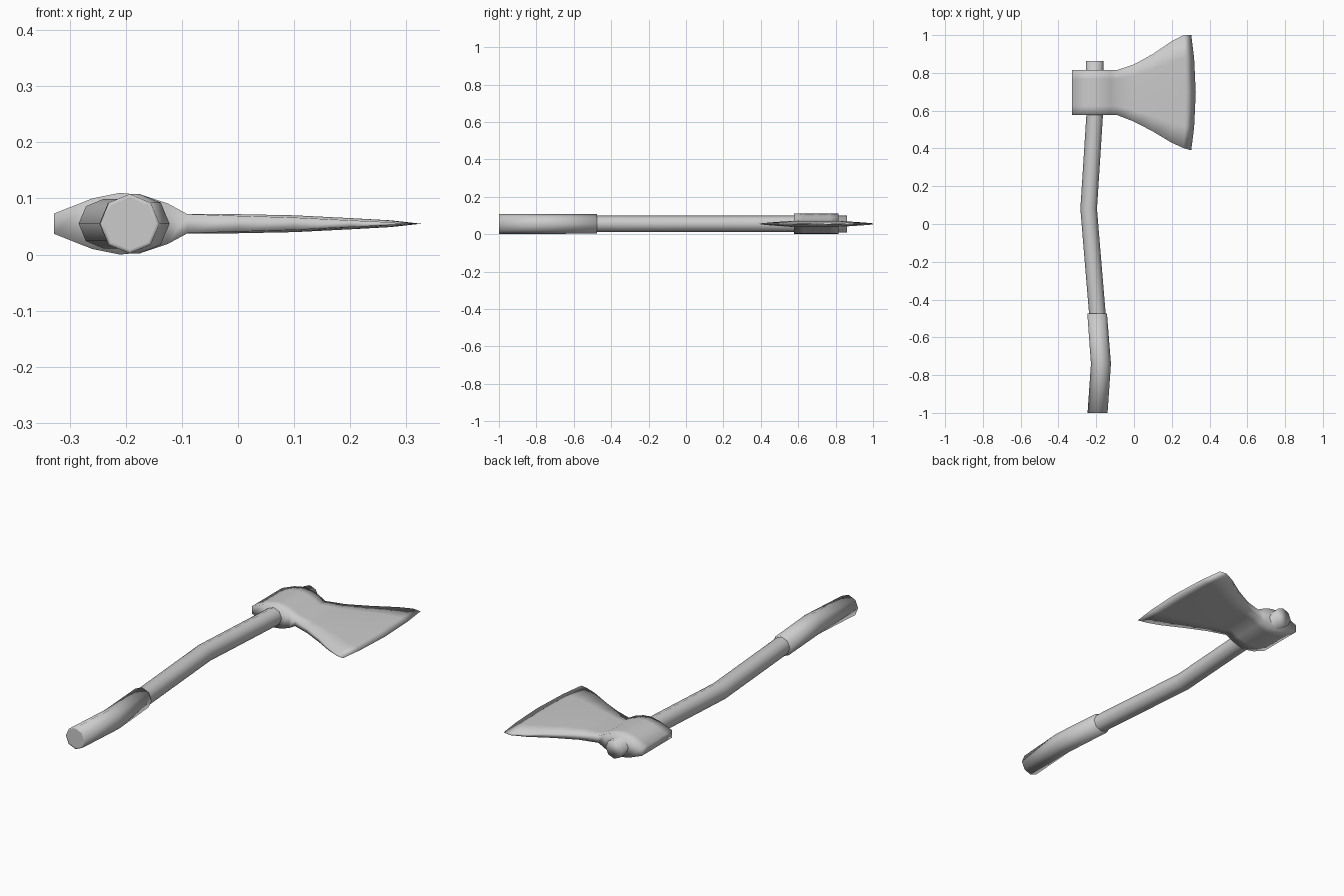
import bpy, bmesh, math

cube = bpy.data.objects.get("Cube")
if cube:
    bpy.data.objects.remove(cube, do_unlink=True)

MID = 0.055  # height of the plane of symmetry

grey = bpy.data.materials.new("plain grey")
grey.use_nodes = True
colour = (0.6, 0.6, 0.6, 1)
grey.diffuse_color = colour
grey.node_tree.nodes["Principled BSDF"].inputs["Base Color"].default_value = colour


def loft(name, rings):
    """Skin a list of equal closed rings, cap both ends, shade smooth."""
    bm = bmesh.new()
    loops = [[bm.verts.new(p) for p in ring] for ring in rings]
    n = len(loops[0])
    for a, b in zip(loops, loops[1:]):
        for i in range(n):
            j = (i + 1) % n
            bm.faces.new((a[i], a[j], b[j], b[i]))
    bm.faces.new(loops[0])
    bm.faces.new(loops[-1])
    bmesh.ops.remove_doubles(bm, verts=bm.verts, dist=0.0005)
    bmesh.ops.recalc_face_normals(bm, faces=bm.faces)
    for f in bm.faces:
        f.smooth = True
    mesh = bpy.data.meshes.new(name)
    bm.to_mesh(mesh)
    bm.free()
    mesh.materials.append(grey)
    obj = bpy.data.objects.new(name, mesh)
    bpy.context.collection.objects.link(obj)
    return obj


def octagon(x, y, r):
    """Eight-sided ring across the handle."""
    angles = [k * math.tau / 8 for k in range(8)]
    return [(x + r * math.cos(a), y, MID + r * math.sin(a)) for a in angles]


def slice_ring(x, bow, y0, y1, centre, edge):
    """Ring across the head: upper row, then the mirrored lower row."""
    rows = []
    for t in (0, 0.2, 0.5, 0.8, 1):
        half = edge if t in (0, 1) else centre
        rows.append((x + bow * (1 - (2 * t - 1) ** 2), y0 + t * (y1 - y0), half))
    top = [(px, py, MID + h) for px, py, h in rows]
    low = [(px, py, MID - h) for px, py, h in reversed(rows)]
    return top + low


# Handle: gently bent shaft, ending in a stub past the head
loft("handle", [octagon(*p) for p in (
    (-0.19, -0.6, 0.044), (-0.194, -0.475, 0.044), (-0.24, 0.08, 0.044),
    (-0.208, 0.58, 0.044), (-0.208, 0.862, 0.046))])

# Grip: thicker sleeve with a small rim at the butt
loft("grip", [octagon(*p) for p in (
    (-0.193, -1.0, 0.046), (-0.193, -1.0, 0.053),
    (-0.175, -0.74, 0.053), (-0.195, -0.475, 0.052))])

# Axe head: x, bow, lower y, upper y, half thickness at centre and at rim
stations = (
    (-0.328, 0, 0.577, 0.815, 0.018, 0.018),
    (-0.26, 0, 0.577, 0.815, 0.045, 0.045),
    (-0.21, 0, 0.577, 0.815, 0.055, 0.055),
    (-0.17, 0, 0.577, 0.815, 0.051, 0.051),
    (-0.125, 0, 0.577, 0.815, 0.036, 0.036),
    (-0.09, 0, 0.577, 0.815, 0.017, 0.017),
    (0.0, 0, 0.542, 0.845, 0.017, 0.014),
    (0.1, 0, 0.49, 0.9, 0.015, 0.011),
    (0.2, 0, 0.43, 0.968, 0.010, 0.006),
    (0.262, 0.01, 0.402, 1.0, 0.006, 0.003),
    (0.303, 0.024, 0.39, 1.0, 0.0, 0.0))
loft("axe_head", [slice_ring(*s) for s in stations])
